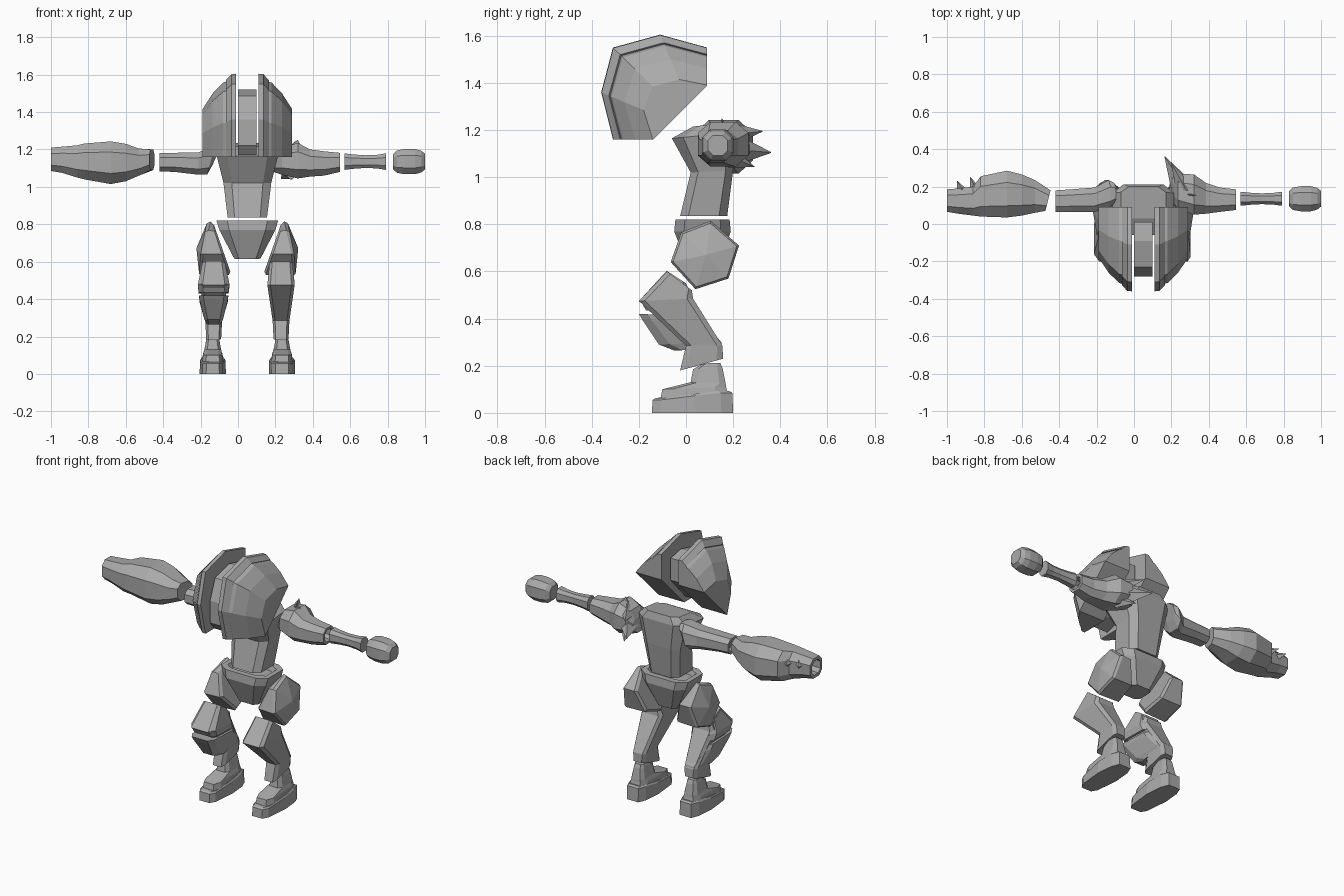
import bpy, bmesh, math
from mathutils import Vector

if "Cube" in bpy.data.objects:
    bpy.data.objects.remove(bpy.data.objects["Cube"])

grey = bpy.data.materials.new("armour_grey")
grey.diffuse_color = (0.4, 0.4, 0.4, 1)
grey.use_nodes = True
grey.node_tree.nodes["Principled BSDF"].inputs["Base Color"].default_value = grey.diffuse_color
CX = 0.05  # centre plane of the body


def loft(name, rings, hole=None):
    """Skin matching rings; hole = (scale, dx) sinks a socket into the last ring."""
    bm = bmesh.new()
    rings = [list(r) for r in rings]
    if hole:
        last = [Vector(p) for p in rings[-1]]
        c = sum(last, Vector()) / len(last)
        inner = [c + (p - c) * hole[0] for p in last]
        rings += [inner, [p + Vector((hole[1], 0, 0)) for p in inner]]
    vs = [[bm.verts.new(p) for p in r] for r in rings]
    n = len(vs[0])
    for a, b in zip(vs, vs[1:]):
        for i in range(n):
            j = (i + 1) % n
            bm.faces.new((a[i], a[j], b[j], b[i]))
    bm.faces.new(vs[0])
    bm.faces.new(vs[-1])
    bmesh.ops.remove_doubles(bm, verts=bm.verts, dist=0.0005)
    bmesh.ops.recalc_face_normals(bm, faces=bm.faces)
    me = bpy.data.meshes.new(name)
    bm.to_mesh(me)
    bm.free()
    me.materials.append(grey)
    ob = bpy.data.objects.new(name, me)
    bpy.context.collection.objects.link(ob)
    return ob


def octagon(k):
    """Square of half size 1 with its corners cut by k."""
    c = 1 - k
    return [(1, -c), (1, c), (c, 1), (-c, 1), (-1, c), (-1, -c), (-c, -1), (c, -1)]


def body(cx, f, b, w, k=0.35):
    """Section from front point f to back point b (y, z), half width w."""
    m = [(f[i] + b[i]) / 2 for i in (0, 1)]
    d = [(b[i] - f[i]) / 2 for i in (0, 1)]
    return [(cx + u * w, m[0] + v * d[0], m[1] + v * d[1]) for u, v in octagon(k)]


def limb(x, y0, y1, z0, z1, k=0.5, lean=0, tip=0):
    """Section across an arm; lean shifts x along y, tip shifts x along z."""
    return [(x + lean * u + tip * v, (y0 + y1) / 2 + u * (y1 - y0) / 2,
             (z0 + z1) / 2 + v * (z1 - z0) / 2) for u, v in octagon(k)]


# ---- Head: two faceted side shells around a core
outer = [(-.31, 1.16), (-.36, 1.36), (-.31, 1.55), (-.11, 1.605),
         (.09, 1.55), (.09, 1.39), (-.14, 1.16)]
inner = [(-.141, 1.16), (-.18, 1.285), (-.14, 1.385), (-.03, 1.415),
         (.09, 1.391), (.09, 1.39), (-.14, 1.16)]
levels = [(.06, 0), (.085, .01), (.115, .18), (.108, .21), (.13, .25),
          (.185, .55), (.24, 1)]
for s, side in ((1, "left"), (-1, "right")):
    loft("head_shell_" + side, [
        [(CX + s * dx, p[0] + (q[0] - p[0]) * t, p[1] + (q[1] - p[1]) * t)
         for p, q in zip(outer, inner)] for dx, t in levels])
core = [(-.24, 1.17), (-.28, 1.22), (-.28, 1.36), (-.23, 1.485), (-.09, 1.52),
        (.01, 1.5), (.01, 1.36), (-.14, 1.2)]
loft("head_core", [[(x, y, z) for y, z in core] for x in (0, .1)])

# ---- Torso and pelvis
loft("torso", [
    body(CX, (-.025, .835), (.175, .835), .105),
    body(CX, (.02, 1.02), (.2, 1.03), .128),
    body(CX, (-.06, 1.165), (.212, 1.19), .165),
    body(CX, (.03, 1.215), (.2, 1.235), .12)])
loft("pelvis", [
    body(CX, (.01, .615), (.14, .62), .07),
    body(CX, (-.05, .77), (.19, .77), .15),
    body(CX, (-.045, .82), (.185, .82), .165),
    body(CX, (-.01, .82), (.15, .82), .135),
    body(CX, (.0, .79), (.14, .79), .12)])

# ---- Legs
hexa = [(-.065, .64), (-.02, .767), (.105, .815), (.225, .71), (.18, .57), (.04, .525)]
HC = (.085, .67)
for s, side in ((1, "left"), (-1, "right")):
    # Thigh: leaning hexagonal shell with a shallow peak outside
    def thigh_ring(scale, xf):
        pts = [(HC[0] + (y - HC[0]) * scale, HC[1] + (z - HC[1]) * scale) for y, z in hexa]
        return [(CX + s * xf(z), y, z) for y, z in pts]
    loft("thigh_" + side, [
        thigh_ring(.85, lambda z: .085 + (z - .53) * .35),
        thigh_ring(.97, lambda z: .10 + (z - .53) * .33),
        thigh_ring(1, lambda z: .245 - max(0, z - .6) * .22),
        thigh_ring(.93, lambda z: .258 - max(0, z - .6) * .2),
        thigh_ring(.02, lambda z: .272)])

    # Shin: bent from knee to ankle
    c = CX + s * .18
    loft("shin_" + side, [
        body(c, (-.08, .60), (.025, .52), .062, .25),
        body(c, (-.2, .475), (.03, .485), .073, .22),
        body(c, (.0, .285), (.155, .285), .045, .3),
        body(c, (-.025, .18), (.157, .23), .04, .3)])

    # Foot: sole, toe cap and ankle
    f = CX + s * .185

    def sole_ring(z0, slope, g):
        pts = [(-.145, .035), (-.11, .055), (.04, .07), (.15, .06), (.2, .04)]
        loop = pts + [(y, -w) for y, w in reversed(pts)]
        return [(f + w * g, .03 + (y - .03) * g,
                 z0 + slope * min(1, max(0, (y + .02) / .1))) for y, w in loop]
    loft("sole_" + side, [sole_ring(0, 0, 1), sole_ring(.055, .03, .98),
                          sole_ring(.063, .03, .9)])
    loft("foot_top_" + side, [
        body(f, (-.11, .05), (.18, .07), .058),
        body(f, (-.1, .1), (.17, .11), .052),
        body(f, (.02, .13), (.168, .125), .045),
        body(f, (.03, .185), (.155, .19), .034),
        body(f, (.075, .212), (.145, .212), .028)])

# Extra knee and shin armour on one leg
c = CX - .18
loft("knee_guard", [
    body(c, (-.082, .603), (.0, .55), .06, .3),
    body(c, (-.195, .48), (.035, .47), .085, .3),
    body(c, (-.17, .435), (.05, .43), .08, .3)])
loft("shin_guard", [
    body(c, (-.2, .42), (.06, .41), .078, .3),
    body(c, (-.185, .395), (.08, .38), .075, .3),
    body(c, (-.115, .29), (.15, .3), .05, .35),
    body(c, (-.05, .265), (.155, .27), .038, .35)])

# ---- Bulky arm (-x side)
loft("upper_arm_right", [
    limb(-.115, .11, .22, 1.12, 1.21, tip=.02),
    limb(-.145, .085, .235, 1.065, 1.215, tip=.02),
    limb(-.21, .065, .195, 1.065, 1.185),
    limb(-.34, .065, .185, 1.08, 1.182),
    limb(-.42, .065, .18, 1.083, 1.18)], hole=(.7, .04))
loft("cannon_arm_right", [
    limb(-.46, .07, .18, 1.09, 1.2, lean=.014),
    limb(-.53, .06, .235, 1.06, 1.205),
    limb(-.60, .045, .265, 1.03, 1.23),
    limb(-.68, .035, .285, 1.015, 1.243),
    limb(-.82, .04, .255, 1.04, 1.232),
    limb(-.86, .045, .20, 1.05, 1.222),
    limb(-.94, .055, .19, 1.075, 1.215),
    limb(-1.0, .065, .185, 1.085, 1.21)], hole=(.7, .08))


def spike(name, x, y, z, r, tip):
    """Four-sided fin running out to a point."""
    base = [(x - r, y, z), (x, y, z - r), (x + r, y, z), (x, y, z + r)]
    loft(name, [base, [tuple(Vector(tip) + (Vector(p) - Vector((x, y, z))) * .03)
                       for p in base]])


for i, x in enumerate((-.83, -.9)):
    spike("arm_fin_%d" % (i + 1), x, .15, 1.16, .045, (x - .045, .25 - .02 * i, 1.17))

# ---- Slim arm (+x side) with spiked shoulder
loft("shoulder_left", [
    limb(.2, .12, .24, 1.08, 1.16, tip=.01),
    limb(.235, .08, .27, 1.065, 1.21),
    limb(.32, .05, .265, 1.045, 1.235),
    limb(.385, .055, .22, 1.055, 1.2),
    limb(.46, .065, .195, 1.06, 1.19),
    limb(.545, .075, .185, 1.08, 1.182)], hole=(.7, -.05))
spike("shoulder_spike_upper", .28, .18, 1.18, .055, (.2, .325, 1.195))
spike("shoulder_spike_middle", .28, .18, 1.12, .08, (.165, .36, 1.105))
spike("shoulder_spike_lower", .29, .18, 1.09, .05, (.23, .29, 1.045))
spike("shoulder_crest", .3, .16, 1.19, .05, (.32, .15, 1.25))

loft("forearm_left", [
    limb(x, .135 - r * .85, .135 + r * .85, 1.135 - r, 1.135 + r)
    for x, r in ((.57, .044), (.62, .038), (.68, .034), (.74, .036), (.79, .044))])
loft("fist_left", [
    limb(x, .135 - r, .135 + r, 1.135 - r, 1.135 + r)
    for x, r in ((.83, .042), (.85, .06), (.89, .067), (.945, .067), (.98, .058), (1.0, .042))])
